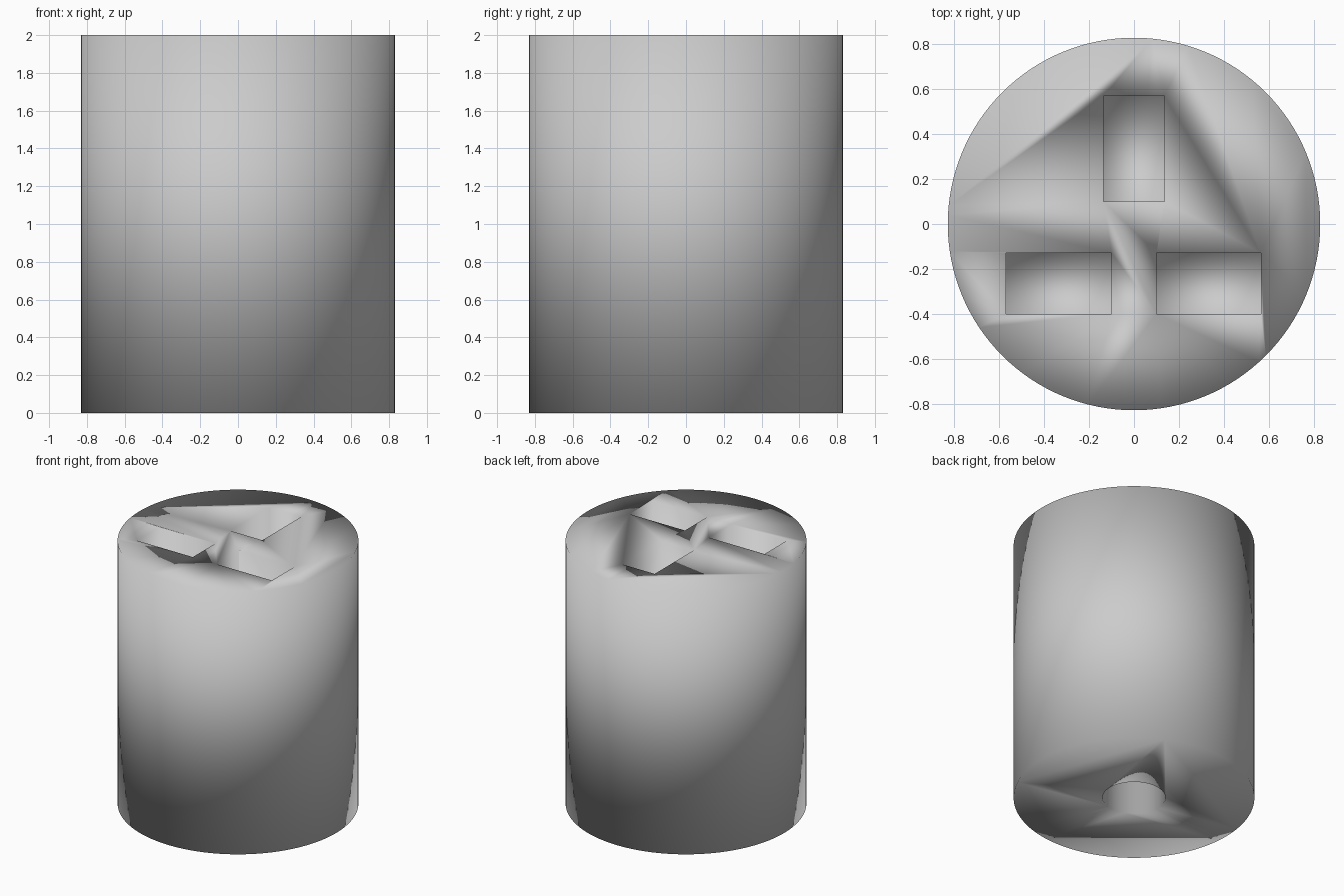
import bpy

if "Cube" in bpy.data.objects:
    bpy.data.objects.remove(bpy.data.objects["Cube"])


def cylinder(name, radius, z0, z1, sides):
    bpy.ops.mesh.primitive_cylinder_add(vertices=sides, radius=radius, depth=z1 - z0,
                                        location=(0, 0, (z0 + z1) / 2))
    ob = bpy.context.object
    ob.name = name
    return ob


def box(name, x0, x1, y0, y1, z0, z1):
    bpy.ops.mesh.primitive_cube_add(size=1, location=((x0 + x1) / 2, (y0 + y1) / 2, (z0 + z1) / 2))
    ob = bpy.context.object
    ob.name = name
    ob.scale = (x1 - x0, y1 - y0, z1 - z0)
    bpy.ops.object.transform_apply(location=False, rotation=False, scale=True)
    return ob


# main round body
body = cylinder("plug_body", 0.83, 0, 2, 128)

# three blind pin slots in the top, one round cable hole in the bottom
slot_bottom, slot_top = 1.5, 2.2
cutters = [
    box("earth_slot_cutter", -0.135, 0.135, 0.10, 0.57, slot_bottom, slot_top),
    box("left_slot_cutter", -0.57, -0.10, -0.40, -0.13, slot_bottom, slot_top),
    box("right_slot_cutter", 0.10, 0.565, -0.40, -0.13, slot_bottom, slot_top),
    cylinder("cable_hole_cutter", 0.217, -0.2, 0.5, 64),
]

bpy.context.view_layer.objects.active = body
for cutter in cutters:
    cutter.hide_render = True
    mod = body.modifiers.new(cutter.name, "BOOLEAN")
    mod.operation = "DIFFERENCE"
    mod.solver = "EXACT"
    mod.object = cutter
    bpy.ops.object.modifier_apply(modifier=mod.name)
for cutter in cutters:
    bpy.data.objects.remove(cutter, do_unlink=True)

# soft shading over the whole body, rims included
for poly in body.data.polygons:
    poly.use_smooth = True
